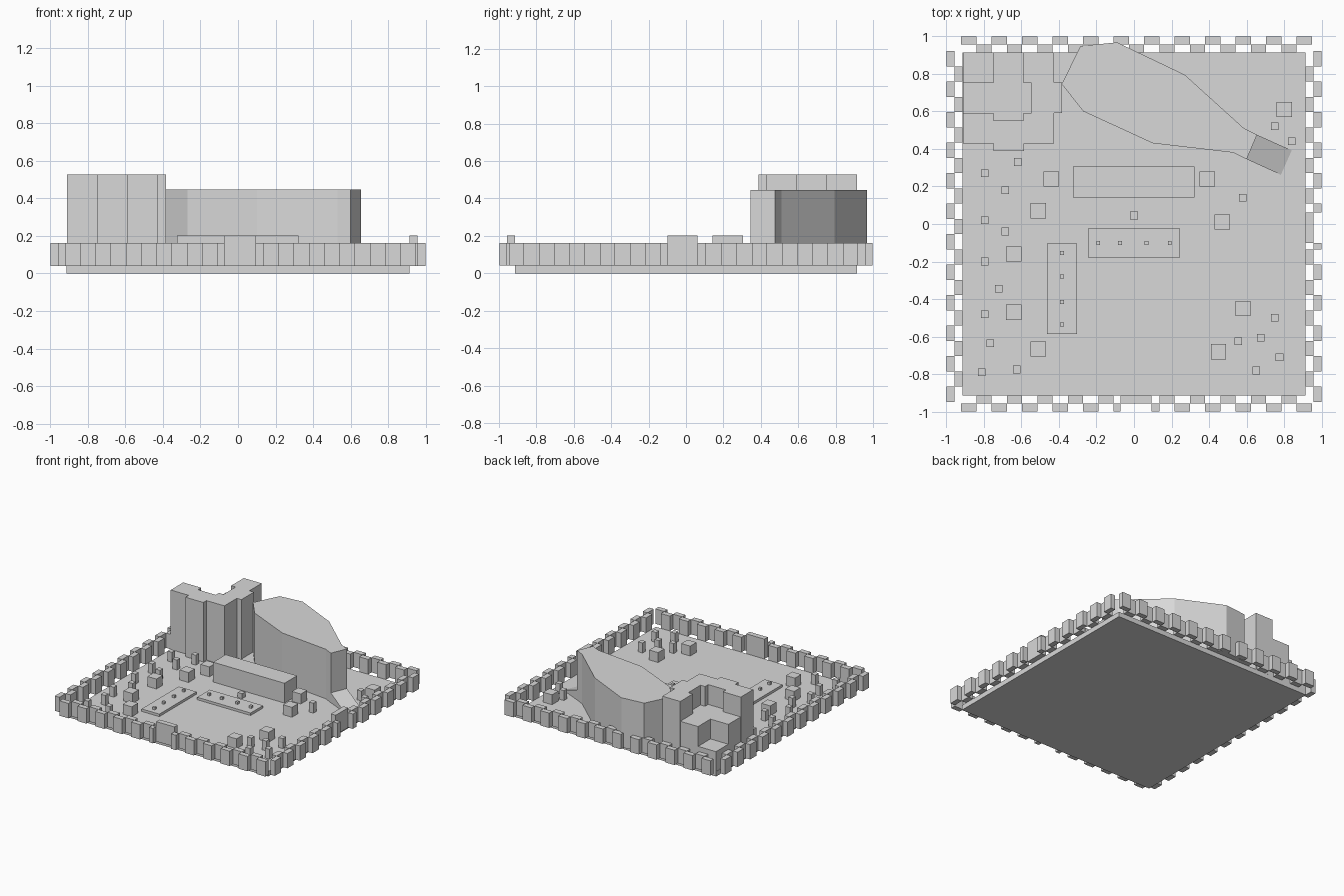
import bpy
import bmesh

cube = bpy.data.objects.get("Cube")
if cube:
    bpy.data.objects.remove(cube, do_unlink=True)

U = 0.0406            # wall module
GROUND = U            # top of the base slab
WALL_TOP = 4 * U
EDGE, MID, RIM = 0.913, 0.956, 0.998

stone = bpy.data.materials.new("grey stone")
stone.use_nodes = True
grey = (0.69, 0.69, 0.69, 1)
stone.diffuse_color = grey
stone.node_tree.nodes["Principled BSDF"].inputs["Base Color"].default_value = grey


def finish(name, bm):
    bmesh.ops.recalc_face_normals(bm, faces=bm.faces)
    mesh = bpy.data.meshes.new(name)
    bm.to_mesh(mesh)
    bm.free()
    mesh.materials.append(stone)
    obj = bpy.data.objects.new(name, mesh)
    bpy.context.collection.objects.link(obj)


def add_prism(bm, outline, low, high):
    """Extrude an outline upward; high may be one height or one per corner."""
    tops = high if isinstance(high, list) else [high] * len(outline)
    bottom = [bm.verts.new((x, y, low)) for x, y in outline]
    top = [bm.verts.new((x, y, z)) for (x, y), z in zip(outline, tops)]
    bm.faces.new(bottom[::-1])
    bm.faces.new(top)
    for i in range(len(outline)):
        j = (i + 1) % len(outline)
        bm.faces.new((bottom[i], bottom[j], top[j], top[i]))


def add_box(bm, x0, x1, y0, y1, z0, z1):
    add_prism(bm, [(x0, y0), (x1, y0), (x1, y1), (x0, y1)], z0, z1)


def prism(name, outline, low, high):
    bm = bmesh.new()
    add_prism(bm, outline, low, high)
    finish(name, bm)


def box(name, *bounds):
    bm = bmesh.new()
    add_box(bm, *bounds)
    finish(name, bm)


def blocks(name, centres, size, low, high):
    bm = bmesh.new()
    h = size / 2
    for x, y in centres:
        add_box(bm, x - h, x + h, y - h, y + h, low, high)
    finish(name, bm)


# Base slab
box("base_slab", -EDGE, EDGE, -EDGE, EDGE, 0, GROUND)


# Staggered perimeter walls, described along the wall and outward from the middle
def wall(name, place, gate=None):
    bm = bmesh.new()

    def piece(a0, a1, d0, d1, top=WALL_TOP):
        p, q = place(a0, d0), place(a1, d1)
        (x0, x1), (y0, y1) = sorted((p[0], q[0])), sorted((p[1], q[1]))
        add_box(bm, x0, x1, y0, y1, GROUND, top)

    for i in range(23):
        a0 = -0.92 + 2 * U * i
        a1 = a0 + 2 * U
        d0, d1 = (MID, RIM) if i % 2 == 0 else (EDGE, MID)
        if gate and a1 > gate[0] and a0 < gate[1]:
            if a0 < gate[0] - 0.01:
                piece(a0, gate[0], d0, d1)
            elif a1 > gate[1] + 0.01:
                piece(gate[1], a1, d0, d1)
        else:
            piece(a0, a1, d0, d1)
    if gate:
        piece(*gate, EDGE, MID, 5 * U)
    finish(name, bm)


wall("front_wall", lambda a, d: (a, -d), (-0.072, 0.092))
wall("back_wall", lambda a, d: (a, d))
wall("left_wall", lambda a, d: (d, -a), (-0.062, 0.1))
wall("right_wall", lambda a, d: (-d, -a))

# Corner tower: five tall columns around a stepped court
columns = [(-0.83, 0.511), (-0.668, 0.47), (-0.506, 0.511), (-0.465, 0.673), (-0.506, 0.832)]
blocks("tower_columns", columns, 4 * U, GROUND, 13 * U)
prism("tower_middle_step",
      [(-0.911, 0.592), (-0.749, 0.592), (-0.749, 0.551), (-0.587, 0.551), (-0.587, 0.592),
       (-0.546, 0.592), (-0.546, 0.753), (-0.587, 0.753), (-0.587, 0.913),
       (-0.749, 0.913), (-0.749, 0.753), (-0.911, 0.753)], GROUND, 9 * U)
box("tower_low_step", -0.911, -0.749, 0.753, 0.913, GROUND, 5 * U)

# Plateau with a short ramp at its narrow end
prism("plateau",
      [(-0.385, 0.745), (-0.27, 0.6), (0.1, 0.43), (0.53, 0.38), (0.6, 0.345),
       (0.655, 0.475), (0.585, 0.51), (0.27, 0.795), (-0.09, 0.967), (-0.285, 0.948)],
      GROUND, 11 * U)
prism("ramp", [(0.6, 0.345), (0.782, 0.262), (0.84, 0.392), (0.655, 0.475)],
      GROUND - 0.01, [3 * U, GROUND, GROUND, 3 * U])

# Long hall and low platforms with pegs
box("long_hall", -0.325, 0.322, 0.142, 0.305, GROUND, 5 * U)
box("front_platform", -0.243, 0.241, -0.181, -0.02, GROUND, GROUND + U / 2)
box("side_platform", -0.464, -0.303, -0.586, -0.105, GROUND, GROUND + U / 2)
pegs = [(x, -0.102) for x in (-0.19, -0.074, 0.066, 0.19)]
pegs += [(-0.383, y) for y in (-0.155, -0.28, -0.415, -0.535)]
blocks("platform_pegs", pegs, U / 2, GROUND + U / 2, GROUND + U)

# Scattered huts and posts
huts = [(-0.44, 0.24), (0.39, 0.24), (-0.51, 0.07), (0.47, 0.01), (-0.64, -0.16),
        (-0.64, -0.47), (-0.51, -0.665), (0.58, -0.45), (0.45, -0.68), (0.8, 0.61)]
blocks("huts", huts, 2 * U, GROUND, 3 * U)
posts = [(-0.62, 0.33), (-0.795, 0.27), (-0.685, 0.18), (-0.795, 0.02), (-0.685, -0.04),
         (-0.795, -0.2), (-0.72, -0.345), (-0.795, -0.48), (-0.765, -0.635), (-0.81, -0.79),
         (-0.625, -0.775), (0.58, 0.14), (0.75, 0.52), (0.84, 0.44), (0.75, -0.5),
         (0.675, -0.605), (0.555, -0.625), (0.775, -0.71), (0.65, -0.78)]
blocks("posts", posts, U, GROUND, 3 * U)
blocks("centre_post", [(0, 0.045)], U, GROUND, 2 * U)
